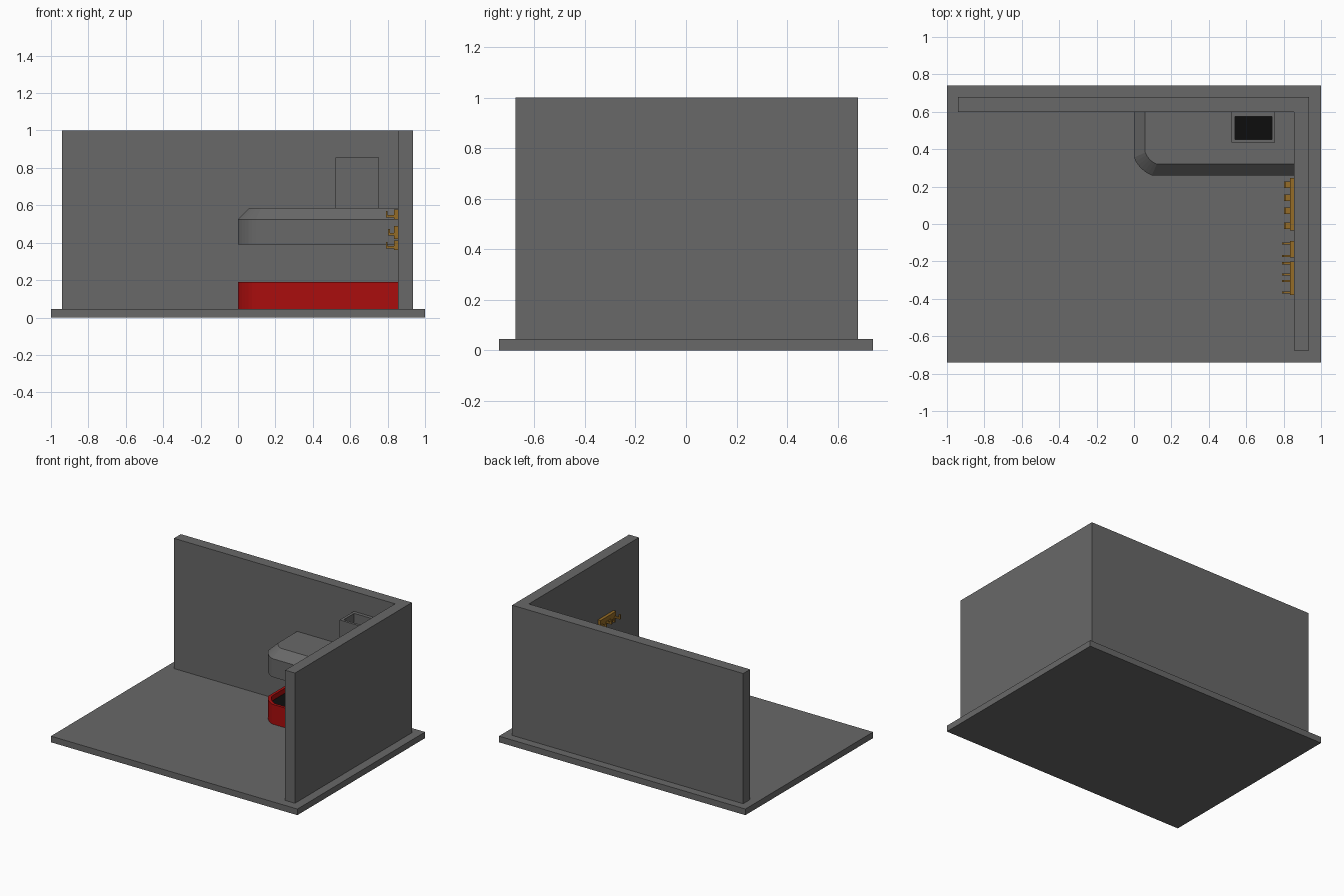
import bpy, bmesh, math

cube = bpy.data.objects.get("Cube")
if cube:
    bpy.data.objects.remove(cube, do_unlink=True)


def material(name, rgb):
    m = bpy.data.materials.new(name)
    m.use_nodes = True
    m.diffuse_color = (*rgb, 1)
    m.node_tree.nodes["Principled BSDF"].inputs["Base Color"].default_value = (*rgb, 1)
    return m


GREY = material("stone grey", (0.14, 0.14, 0.14))
RED = material("brick red", (0.40, 0.004, 0.004))
BLACK = material("soot black", (0.004, 0.004, 0.004))
BRASS = material("brass", (0.30, 0.15, 0.02))


def loft(name, rings, mat):
    """Solid from (outline, z) rings that share a point count."""
    bm = bmesh.new()
    loops = [[bm.verts.new((x, y, z)) for x, y in pts] for pts, z in rings]
    n = len(loops[0])
    for a, b in zip(loops, loops[1:]):
        for i in range(n):
            j = (i + 1) % n
            bm.faces.new((a[i], a[j], b[j], b[i]))
    bm.faces.new(loops[0][::-1])
    bm.faces.new(loops[-1])
    bmesh.ops.recalc_face_normals(bm, faces=bm.faces)
    me = bpy.data.meshes.new(name)
    bm.to_mesh(me)
    bm.free()
    me.materials.append(mat)
    ob = bpy.data.objects.new(name, me)
    bpy.context.collection.objects.link(ob)
    return ob


def box(name, x, y, z, mat):
    pts = [(x[0], y[0]), (x[1], y[0]), (x[1], y[1]), (x[0], y[1])]
    return loft(name, [(pts, z[0]), (pts, z[1])], mat)


def cut(ob, cutter):
    """Subtract the cutter, then remove it."""
    mod = ob.modifiers.new("cut", 'BOOLEAN')
    mod.operation = 'DIFFERENCE'
    mod.solver = 'EXACT'
    mod.object = cutter
    bpy.context.view_layer.objects.active = ob
    bpy.ops.object.modifier_apply(modifier=mod.name)
    bpy.data.objects.remove(cutter, do_unlink=True)


def outline(inset, back=0.0):
    """Hearth footprint with one softened corner; the back sides meet the walls."""
    r = 0.095 - inset * 0.55
    cx, cy = inset + r, 0.26 + inset + r
    pts = [(inset, 0.60 - back)]
    for k in range(7):
        t = k / 6
        a = math.pi + t * math.pi / 2
        # halfway between a flat chamfer and a round corner
        pts.append((cx + r * (0.5 * math.cos(a) - 0.5 * (1 - t)),
                    cy + r * (0.5 * math.sin(a) - 0.5 * t)))
    return pts + [(0.855 - back, 0.26 + inset), (0.855 - back, 0.60 - back)]


# Floor slab and the L-shaped wall
box("floor", (-1, 1), (-0.74, 0.74), (0, 0.045), GREY)
wall = [(-0.94, 0.60), (0.855, 0.60), (0.855, -0.675),
        (0.935, -0.675), (0.935, 0.68), (-0.94, 0.68)]
loft("walls", [(wall, 0.045), (wall, 1.0)], GREY)

# Hearth basin with a bed of soot
basin = loft("hearth_basin", [(outline(0), 0.045), (outline(0), 0.19)], RED)
inner = outline(0.02, 0.02)
cut(basin, loft("basin_cutter", [(inner, 0.145), (inner, 0.25)], RED))
loft("soot_bed", [(inner, 0.145), (inner, 0.153)], BLACK)

# Hood with stepped bevel along its upper edge, hollow underneath
bevel = [(outline(0.06 * k / 5), 0.525 + 0.06 * k / 5) for k in range(6)]
hood = loft("hood", [(outline(0), 0.39)] + bevel, GREY)
cut(hood, loft("hood_cutter", [(inner, 0.35), (inner, 0.51),
                               (outline(0.075, 0.02), 0.565)], GREY))

# Chimney and its flue
FLUE = (0.54, 0.737), (0.453, 0.575)
chimney = box("chimney", (0.52, 0.755), (0.435, 0.60), (0.585, 0.855), GREY)
for part in (hood, chimney):
    cut(part, box("flue_cutter", *FLUE, (0.53, 0.95), GREY))


# Wall racks: a back plate and upturned pegs
def rack(name, y, z, pegs, width, reach):
    box(name + "_plate", (0.833, 0.855), y, z, BRASS)
    mid = (z[0] + z[1]) / 2
    for i, p in enumerate(pegs):
        side = (p - width / 2, p + width / 2)
        box(f"{name}_peg_{i + 1}", (reach, 0.833), side, (mid - 0.016, mid - 0.004), BRASS)
        box(f"{name}_tip_{i + 1}", (reach, reach + 0.010), side, (mid - 0.004, mid + 0.018), BRASS)


rack("hook_rack", (-0.035, 0.245), (0.42, 0.49), (-0.01, 0.07, 0.14, 0.21), 0.035, 0.802)
rack("upper_rack", (-0.38, -0.20), (0.525, 0.578), (-0.21, -0.27, -0.305, -0.367), 0.011, 0.79)
rack("lower_rack", (-0.18, -0.09), (0.36, 0.412), (-0.105, -0.17), 0.011, 0.79)
